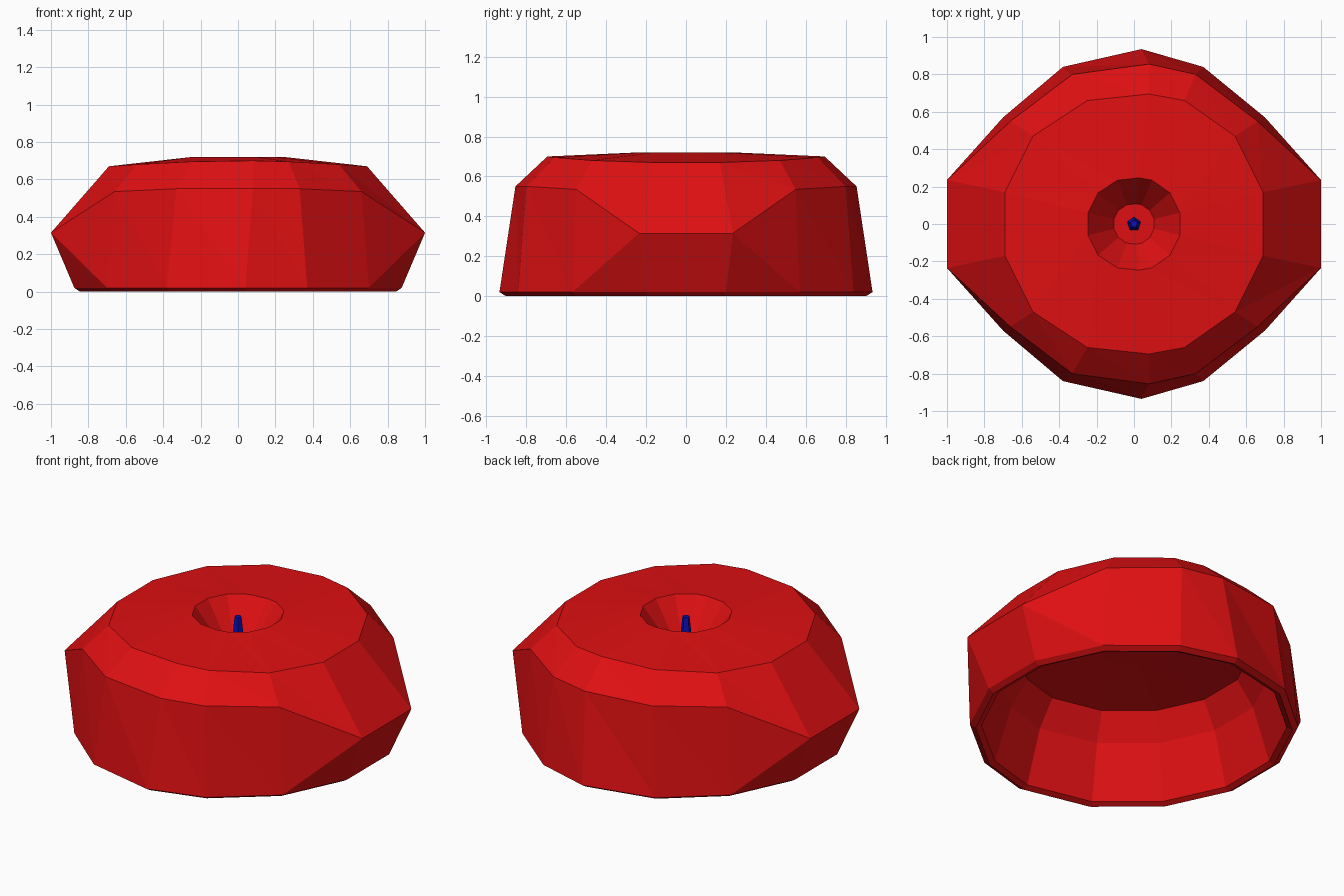
import bpy
import bmesh
from mathutils import Vector

cube = bpy.data.objects.get("Cube")
if cube:
    bpy.data.objects.remove(cube)


def make_material(name, rgb):
    mat = bpy.data.materials.new(name)
    mat.use_nodes = True
    colour = (*rgb, 1)
    mat.diffuse_color = colour
    mat.node_tree.nodes["Principled BSDF"].inputs["Base Color"].default_value = colour
    return mat


def ring(half):
    """Complete a half outline (y > 0) by mirroring it to the front."""
    pts = [Vector(p) for p in half]
    return pts + [Vector((p.x, -p.y, p.z)) for p in reversed(pts)]


def scaled(points, factor, z):
    return [Vector((p.x * factor, p.y * factor, z)) for p in points]


def finish(bm, name, mat):
    bmesh.ops.recalc_face_normals(bm, faces=bm.faces)
    mesh = bpy.data.meshes.new(name)
    bm.to_mesh(mesh)
    bm.free()
    mesh.materials.append(mat)
    obj = bpy.data.objects.new(name, mesh)
    bpy.context.collection.objects.link(obj)
    return obj


red = make_material("bright red", (0.74, 0.005, 0.006))
blue = make_material("deep blue", (0.004, 0.005, 0.5))

# Outer outlines: upper rim, shoulder with pinched sides, and foot
top = ring([(.69, .17, .67), (.54, .47, .68), (.27, .66, .695), (.08, .695, .7),
            (-.25, .66, .695), (-.54, .47, .68), (-.69, .17, .67)])
shoulder = ring([(1, .235, .315), (.66, .55, .535), (.33, .8, .55), (.08, .855, .55),
                 (-.33, .8, .55), (-.66, .55, .535), (-1, .235, .315)])
foot = ring([(.875, .2, .02), (.7, .57, .02), (.37, .84, .02), (.04, .935, .02),
             (-.38, .84, .02), (-.7, .57, .02), (-.875, .2, .02)])

# Shell section, from the well floor over the outside and up into the hollow
sections = [
    scaled(top, .155, .53),
    scaled(top, .355, .72),
    top,
    shoulder,
    foot,
    scaled(foot, .965, 0),
    scaled(foot, .93, .015),
    scaled(foot, .82, .33),
    scaled(foot, .71, .48),
    scaled(foot, .2, .51),
]

bm = bmesh.new()
loops = [[bm.verts.new(p) for p in section] for section in sections]
for upper, lower in zip(loops, loops[1:]):
    count = len(upper)
    for i in range(count):
        j = (i + 1) % count
        a, b, c, d = upper[i], upper[j], lower[j], lower[i]
        if abs(b.co.x) > .9:
            # Crease runs from the pinched corner
            bm.faces.new((a, b, d))
            bm.faces.new((b, c, d))
        else:
            bm.faces.new((a, b, c))
            bm.faces.new((a, c, d))
bm.faces.new(loops[0])
bm.faces.new(loops[-1])
finish(bm, "hollow_shell", red)

# Small tapered peg standing in the well
bm = bmesh.new()
bmesh.ops.create_cone(bm, cap_ends=True, segments=5, radius1=.038, radius2=.02, depth=.17)
bmesh.ops.translate(bm, verts=bm.verts, vec=(0, 0, .615))
finish(bm, "centre_peg", blue)
